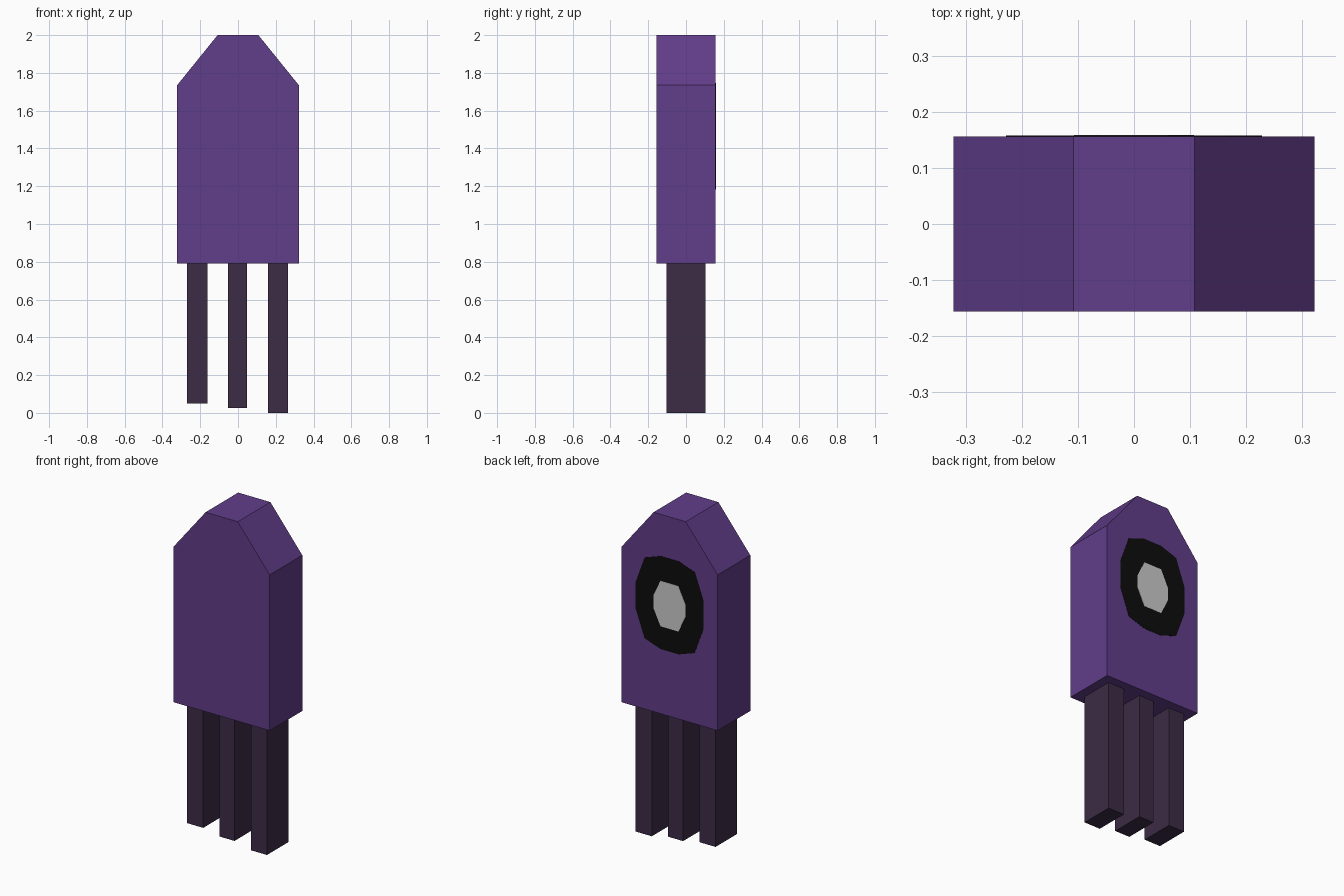
import bpy
import bmesh

if "Cube" in bpy.data.objects:
    bpy.data.objects.remove(bpy.data.objects["Cube"])


def material(name, rgb):
    mat = bpy.data.materials.new(name)
    mat.diffuse_color = (*rgb, 1)
    mat.use_nodes = True
    mat.node_tree.nodes["Principled BSDF"].inputs["Base Color"].default_value = mat.diffuse_color
    return mat


def add_prism(name, profile, y0, y1, mat=None):
    """Closed x-z profile extruded from y0 to y1."""
    bm = bmesh.new()
    face = bm.faces.new([bm.verts.new((x, y0, z)) for x, z in profile])
    new = bmesh.ops.extrude_face_region(bm, geom=[face])["geom"]
    moved = [v for v in new if isinstance(v, bmesh.types.BMVert)]
    bmesh.ops.translate(bm, verts=moved, vec=(0, y1 - y0, 0))
    bmesh.ops.recalc_face_normals(bm, faces=bm.faces)
    mesh = bpy.data.meshes.new(name)
    bm.to_mesh(mesh)
    bm.free()
    obj = bpy.data.objects.new(name, mesh)
    bpy.context.collection.objects.link(obj)
    if mat:
        mesh.materials.append(mat)
    return obj


def mirrored_outline(quarter, cz):
    """Full outline from one quarter, listed from the side up to the top."""
    upper = quarter + [(-x, z) for x, z in reversed(quarter)]
    lower = [(-x, -z) for x, z in upper]
    return [(x, cz + z) for x, z in upper + lower]


purple = material("purple", (0.12, 0.047, 0.253))
dark = material("dark purple", (0.045, 0.025, 0.061))
black = material("black", (0.004, 0.004, 0.004))

# Body: slab with chamfered top
half = [(0.322, 0.79), (0.322, 1.735), (0.108, 2.0)]
add_prism("body", half + [(-x, z) for x, z in reversed(half)],
          -0.156, 0.156, purple)

# Legs: three hanging bars of uneven length
for name, x0, x1, z0 in (("left_leg", -0.27, -0.162, 0.05),
                         ("middle_leg", -0.052, 0.048, 0.027),
                         ("right_leg", 0.158, 0.266, 0.0)):
    add_prism(name, [(x0, z0), (x1, z0), (x1, 0.79), (x0, 0.79)],
              -0.102, 0.102, dark)

# Eye on the back face: black disc with a grey centre
add_prism("eye_disc", mirrored_outline(
    [(0.228, 0.08), (0.168, 0.245), (0.06, 0.282)], 1.465),
    0.15, 0.1575, black)
add_prism("eye_centre", mirrored_outline(
    [(0.107, 0.04), (0.06, 0.138)], 1.46), 0.15, 0.159)
